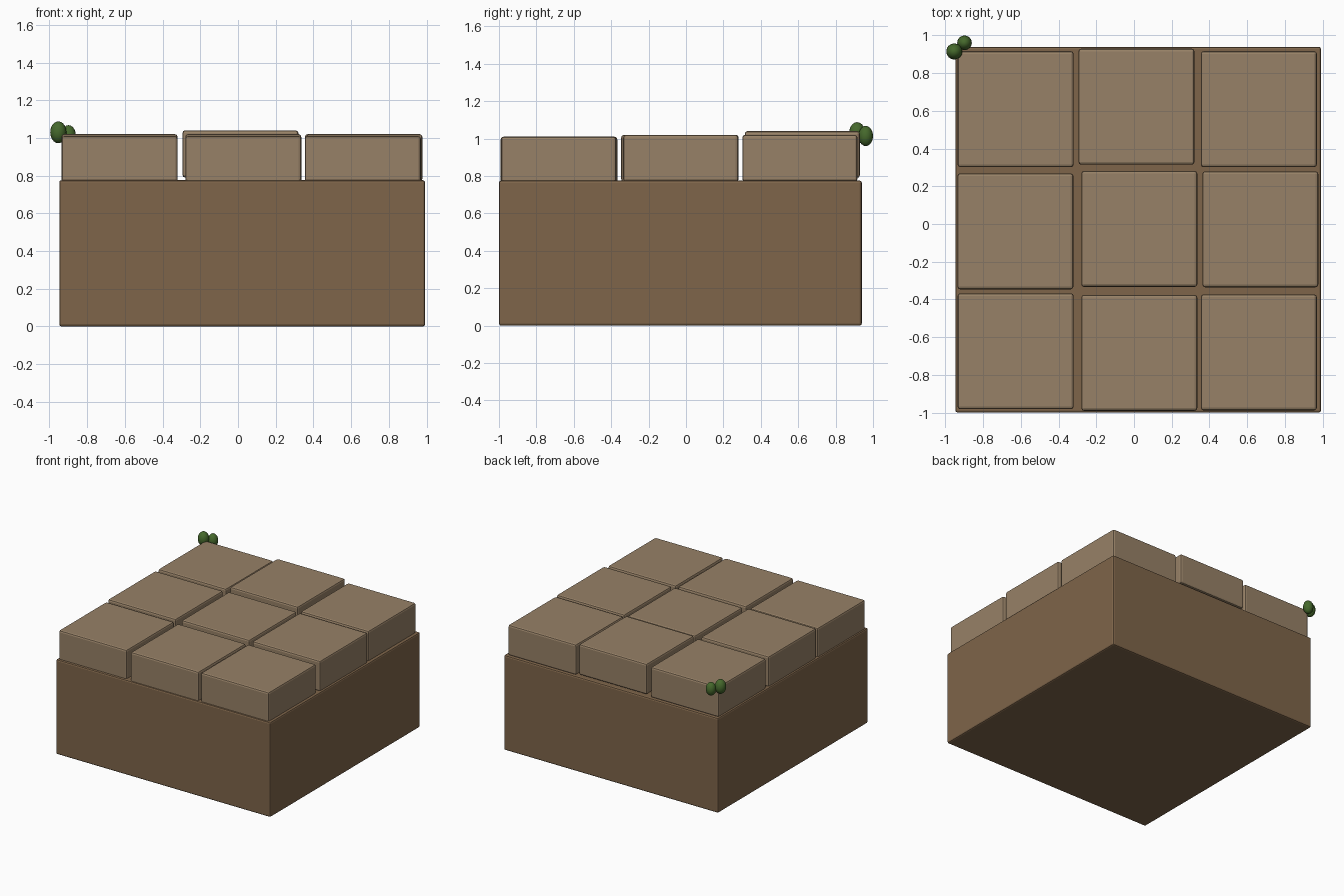
import bpy

if "Cube" in bpy.data.objects:
    bpy.data.objects.remove(bpy.data.objects["Cube"])


def material(name, color):
    m = bpy.data.materials.new(name)
    m.diffuse_color = (*color, 1)
    m.use_nodes = True
    m.node_tree.nodes["Principled BSDF"].inputs["Base Color"].default_value = m.diffuse_color
    return m


soil_mat = material("soil", (0.21, 0.13, 0.068))
stone_mat = material("stone", (0.31, 0.22, 0.135))
leaf_mat = material("leaf", (0.06, 0.14, 0.025))


def block(name, center, size, bevel, mat):
    bpy.ops.mesh.primitive_cube_add(size=1, location=center)
    ob = bpy.context.object
    ob.name = name
    ob.scale = size
    bpy.ops.object.transform_apply(location=False, rotation=False, scale=True)
    mod = ob.modifiers.new("bevel", 'BEVEL')
    mod.width = bevel
    mod.segments = 2
    ob.data.materials.append(mat)
    return ob


def leaf(name, center, radii):
    bpy.ops.mesh.primitive_uv_sphere_add(segments=16, ring_count=10, radius=1, location=center)
    ob = bpy.context.object
    ob.name = name
    ob.scale = radii
    bpy.ops.object.transform_apply(location=False, rotation=False, scale=True)
    bpy.ops.object.shade_smooth()
    ob.data.materials.append(leaf_mat)


# Earth base
block("base", (0.022, -0.03, 0.388), (1.94, 1.94, 0.776), 0.012, soil_mat)

# Paving stones, slightly uneven: x, y, top height
stones = [
    (-0.628, -0.675, 1.01), (0.028, -0.683, 1.01), (0.662, -0.681, 1.01),
    (-0.629, -0.039, 1.02), (0.028, -0.026, 1.02), (0.670, -0.028, 1.02),
    (-0.628, 0.609, 1.02), (0.013, 0.622, 1.04), (0.662, 0.609, 1.02),
]
for i, (x, y, top) in enumerate(stones):
    block(f"paving_stone_{i + 1}", (x, y, top - 0.125), (0.615, 0.615, 0.25), 0.014, stone_mat)

# Small leaves at the back left corner
leaf("leaf_large", (-0.953, 0.915, 1.03), (0.043, 0.043, 0.058))
leaf("leaf_small", (-0.899, 0.961, 1.014), (0.039, 0.039, 0.054))
